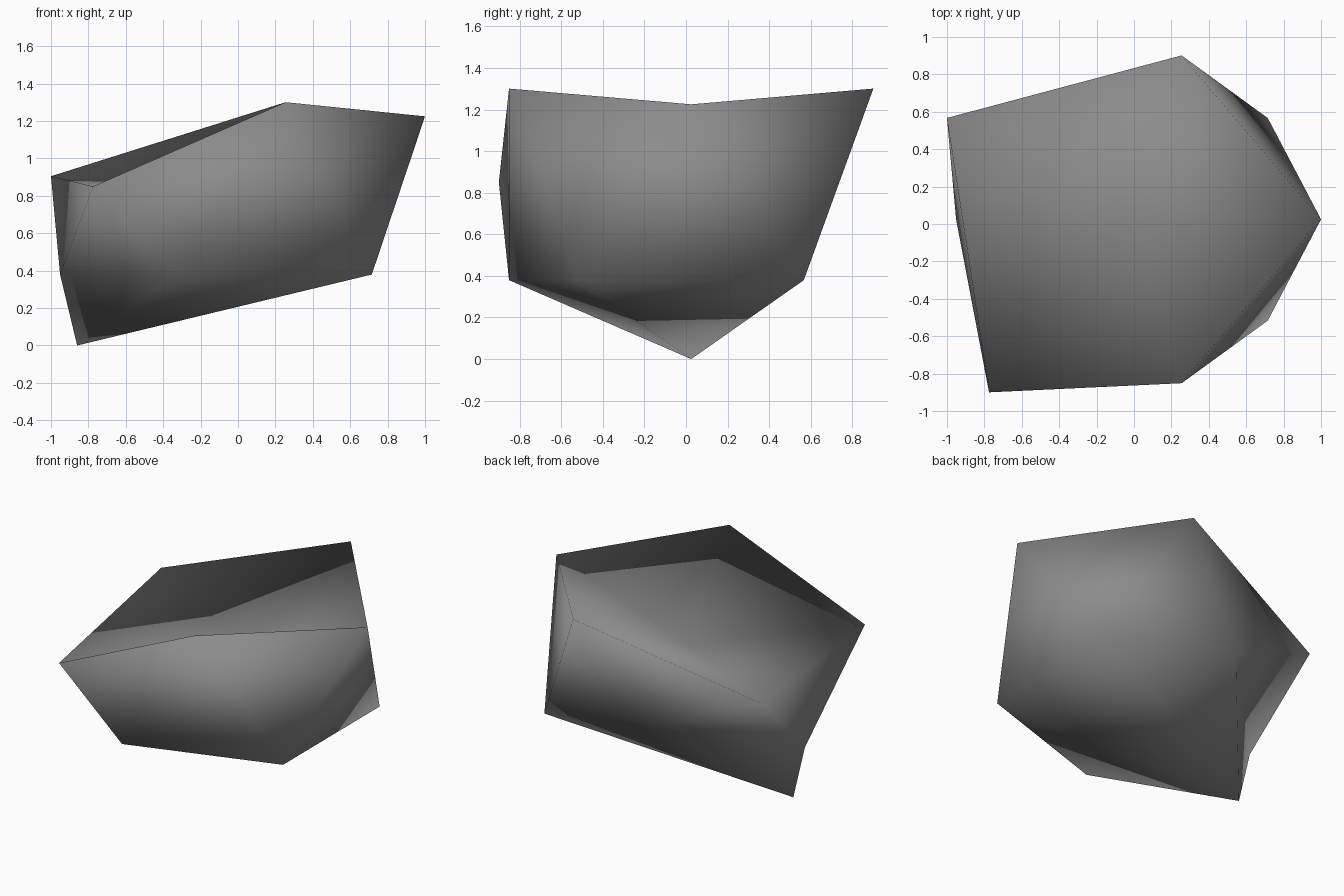
import bpy, bmesh
from mathutils import Vector

if "Cube" in bpy.data.objects:
    bpy.data.objects.remove(bpy.data.objects["Cube"])

stone = bpy.data.materials.new("stone grey")
stone.diffuse_color = (0.26, 0.26, 0.26, 1)
stone.use_nodes = True
stone.node_tree.nodes["Principled BSDF"].inputs["Base Color"].default_value = stone.diffuse_color

# Rock: a twenty-sided ball with a few corners pushed out of place
bm = bmesh.new()
bmesh.ops.create_icosphere(bm, subdivisions=1, radius=1.03)
bmesh.ops.translate(bm, verts=bm.verts, vec=(-0.03, 0.025, 0.84))

moves = [  # (original corner, new corner)
    ((-0.03, 0.02, 1.87), (-0.03, 0.025, 0.86)),   # sunken top
    ((0.89, 0.02, 1.30), (1.0, 0.025, 1.225)),     # right tip
    ((-0.77, 0.57, 1.30), (-1.0, 0.567, 0.905)),   # back left tip
    ((-0.77, -0.52, 1.30), (-0.775, -0.9, 0.85)),  # front left tip
    ((-0.03, 0.02, -0.19), (-0.86, 0.025, 0.0)),   # foot
    ((-0.31, 0.90, 0.38), (-0.31, 0.65, 0.61)),    # dent in the back
]
picked = [(min(bm.verts, key=lambda v: (v.co - Vector(a)).length), b) for a, b in moves]
for v, b in picked:
    v.co = b
for f in bm.faces:
    f.smooth = True

mesh = bpy.data.meshes.new("rock")
bm.to_mesh(mesh)
bm.free()
mesh.materials.append(stone)
bpy.context.collection.objects.link(bpy.data.objects.new("rock", mesh))
